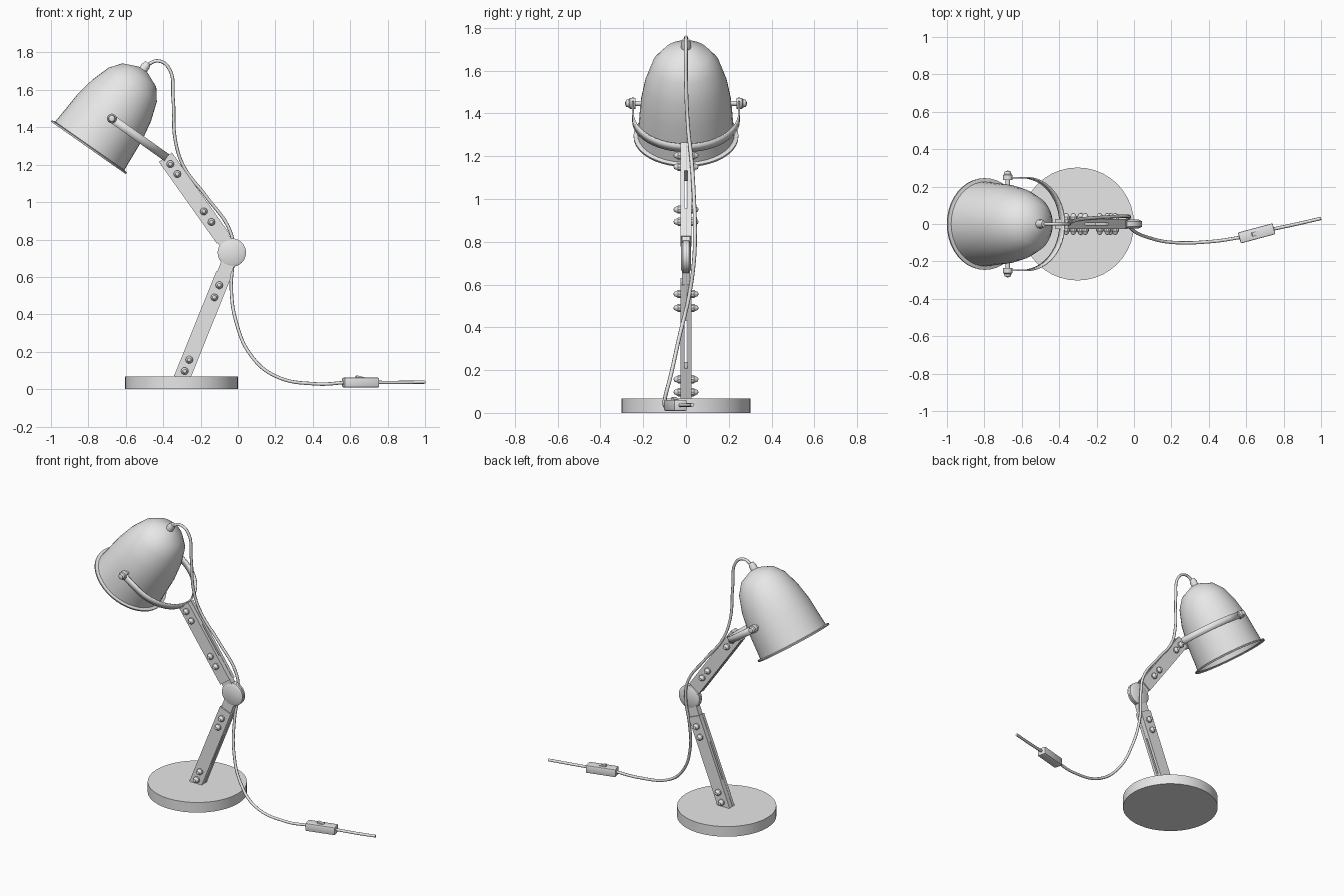
import bpy
import bmesh
import math
from mathutils import Matrix, Vector

if "Cube" in bpy.data.objects:
    bpy.data.objects.remove(bpy.data.objects["Cube"], do_unlink=True)

# Single neutral finish
grey = bpy.data.materials.new("light_grey")
grey.use_nodes = True
colour = (0.8, 0.8, 0.8, 1)
grey.diffuse_color = colour
grey.node_tree.nodes["Principled BSDF"].inputs["Base Color"].default_value = colour


def finish(name, bm, smooth=True):
    """Turn a bmesh into a named, shaded object."""
    bmesh.ops.recalc_face_normals(bm, faces=bm.faces)
    mesh = bpy.data.meshes.new(name)
    bm.to_mesh(mesh)
    bm.free()
    obj = bpy.data.objects.new(name, mesh)
    bpy.context.collection.objects.link(obj)
    mesh.materials.append(grey)
    if smooth:
        bpy.ops.object.select_all(action="DESELECT")
        obj.select_set(True)
        bpy.context.view_layer.objects.active = obj
        bpy.ops.object.shade_smooth_by_angle(angle=math.radians(30))
    return obj


def frame(origin, x_axis, y_axis):
    """Matrix with the given origin and two perpendicular axes."""
    x, y = Vector(x_axis).normalized(), Vector(y_axis).normalized()
    rows = Matrix((x, y, x.cross(y))).transposed().to_4x4()
    return Matrix.Translation(origin) @ rows


def add_box(bm, matrix, centre, size):
    local = Matrix.Translation(centre) @ Matrix.Diagonal((*size, 1))
    bmesh.ops.create_cube(bm, size=1, matrix=matrix @ local)


def add_lathe(bm, profile, origin, axis, sides):
    """Revolve (radius, height) points about an axis."""
    turn = Vector((0, 0, 1)).rotation_difference(Vector(axis)).to_matrix()
    rings = []
    for radius, height in profile:
        ring = []
        for i in range(sides if radius else 1):
            a = math.tau * i / sides
            p = Vector((radius * math.cos(a), radius * math.sin(a), height))
            ring.append(bm.verts.new(Vector(origin) + turn @ p))
        rings.append(ring)
    for low, high in zip(rings, rings[1:]):
        for i in range(sides):
            j = (i + 1) % sides
            if len(low) == 1:
                bm.faces.new((low[0], high[j], high[i]))
            elif len(high) == 1:
                bm.faces.new((low[i], low[j], high[0]))
            else:
                bm.faces.new((low[i], low[j], high[j], high[i]))


def lathe(name, profile, origin, axis, sides=32):
    bm = bmesh.new()
    add_lathe(bm, profile, origin, axis, sides)
    return finish(name, bm)


def disc(radius, bottom, top):
    return [(0, bottom), (radius, bottom), (radius, top), (0, top)]


UP, BACK = Vector((0, 0, 1)), Vector((0, 1, 0))

# Round base
lathe("base", disc(0.302, 0, 0.068), (-0.302, 0, 0), UP, 40)


# Arms: paired plates, end spacers, a tongue into the joint and cap nuts
def arm(name, start, end, width, bolt_distances, joint):
    start, end = Vector(start), Vector(end)
    along = end - start
    length = along.length
    matrix = frame(start, along, BACK)
    bm = bmesh.new()
    for side in (-1, 1):
        add_box(bm, matrix, (length / 2, side * 0.016, 0), (length, 0.02, width))
    for at in (0.15, 0.85):
        add_box(bm, matrix, (length * at, 0, 0), (length * 0.3, 0.014, width * 0.96))
    finish(name + "_plates", bm, False)

    reach = (joint - end).length
    bm = bmesh.new()
    add_box(bm, frame(end, joint - end, BACK), (reach / 2 - 0.01, 0, 0),
            (reach + 0.02, 0.036, width * 0.85))
    finish(name + "_tongue", bm, False)

    bm = bmesh.new()
    nut = [(0, 0.02), (0.02, 0.024), (0.02, 0.037), (0.016, 0.042), (0.01, 0.055), (0, 0.059)]
    for distance in bolt_distances:
        for side in (-1, 1):
            spot = start + along.normalized() * distance
            add_lathe(bm, nut, spot, BACK * side, 10)
    finish(name + "_cap_nuts", bm)


JOINT = Vector((-0.033, 0, 0.73))
arm("lower_arm", (-0.302, 0, 0.055), (-0.076, 0, 0.615), 0.086,
    (0.045, 0.11, 0.47, 0.54), JOINT)
arm("upper_arm", (-0.388, 0, 1.24), (-0.078, 0, 0.803), 0.086,
    (0.045, 0.11, 0.355, 0.425), JOINT)

# Elbow joint: two hubs lying against each other
for side, label in ((-1, "front"), (1, "back")):
    hub = [(0, 0.001), (0.076, 0.001), (0.076, 0.014), (0.06, 0.023), (0, 0.023)]
    lathe("joint_hub_" + label, hub, JOINT, BACK * side)

# Hollow shade with a rolled rim
AXIS = Vector((0.574, 0, 0.819))
RIM = Vector((-0.8, 0, 1.29))
shade_profile = [
    (0.245, 0), (0.245, 0.009), (0.226, 0.013), (0.222, 0.06), (0.212, 0.2),
    (0.192, 0.31), (0.158, 0.412), (0.11, 0.475), (0.03, 0.51), (0, 0.511),
]
shade = lathe("shade", shade_profile, RIM, AXIS, 40)
shell = shade.modifiers.new("thickness", "SOLIDIFY")
shell.thickness = 0.006
shell.offset = -1

# Cable socket on the shade crown
socket = [(0, 0.49), (0.023, 0.49), (0.023, 0.535), (0.016, 0.555), (0, 0.555)]
lathe("cable_socket", socket, RIM, AXIS, 16)

# U-shaped bracket holding the shade
PIVOT = Vector((-0.675, 0, 1.447))
reach = Vector((0.815, 0, -0.58)).normalized()
across = Vector((-reach.z, 0, reach.x))
path = [(-0.015, -0.248)]
for i in range(25):
    a = math.pi * (i / 24 - 0.5)
    path.append((0.11 + 0.248 * math.cos(a), 0.248 * math.sin(a)))
path.append((-0.015, 0.248))
bm = bmesh.new()
pairs = []
for forward, y in path:
    centre = PIVOT + reach * forward + BACK * y
    pairs.append([bm.verts.new(centre + across * s) for s in (-0.022, 0.022)])
for (a, b), (c, d) in zip(pairs, pairs[1:]):
    bm.faces.new((a, b, d, c))
bracket = finish("shade_bracket", bm)
strap = bracket.modifiers.new("thickness", "SOLIDIFY")
strap.thickness = 0.008
strap.offset = 0

# Pivot knobs on both sides of the shade
knob = [(0, 0.2), (0.012, 0.2), (0.012, 0.236), (0.026, 0.236), (0.026, 0.262),
        (0.02, 0.266), (0.016, 0.28), (0, 0.286)]
for side, label in ((-1, "front"), (1, "back")):
    lathe("pivot_knob_" + label, knob, PIVOT, BACK * side, 16)


# Power cable
def cable(name, points):
    data = bpy.data.curves.new(name, "CURVE")
    data.dimensions = "3D"
    data.bevel_depth = 0.009
    data.bevel_resolution = 2
    data.resolution_u = 8
    data.use_fill_caps = True
    spline = data.splines.new("BEZIER")
    spline.bezier_points.add(len(points) - 1)
    for point, co in zip(spline.bezier_points, points):
        point.co = co
        point.handle_left_type = point.handle_right_type = "AUTO"
    data.materials.append(grey)
    bpy.context.collection.objects.link(bpy.data.objects.new(name, data))


cable("main_cable", [
    (-0.49, 0, 1.73), (-0.43, 0, 1.755), (-0.372, 0, 1.72), (-0.347, 0, 1.55),
    (-0.335, 0.01, 1.33), (-0.29, 0.025, 1.19), (-0.17, 0.036, 1.03),
    (-0.04, 0.042, 0.84), (-0.025, 0.038, 0.72), (-0.036, 0.015, 0.55),
    (-0.01, -0.03, 0.36), (0.07, -0.07, 0.18), (0.2, -0.098, 0.07),
    (0.42, -0.093, 0.028), (0.58, -0.07, 0.036),
])
cable("tail_cable", [(0.73, -0.03, 0.036), (0.87, 0, 0.036), (1, 0.03, 0.038)])

# Inline switch with a rocker
switch_frame = frame((0.656, -0.05, 0.035), (0.966, 0.259, 0), (-0.259, 0.966, 0))
bm = bmesh.new()
add_box(bm, switch_frame, (0, 0, 0), (0.192, 0.06, 0.052))
bmesh.ops.bevel(bm, geom=bm.edges[:], offset=0.006, segments=2, affect="EDGES", profile=0.5)
finish("switch_body", bm)
bm = bmesh.new()
tilt = switch_frame @ Matrix.Translation((-0.005, 0, 0.027)) @ Matrix.Rotation(0.25, 4, "Y")
add_box(bm, tilt, (0, 0, 0), (0.042, 0.022, 0.014))
finish("switch_rocker", bm, False)
